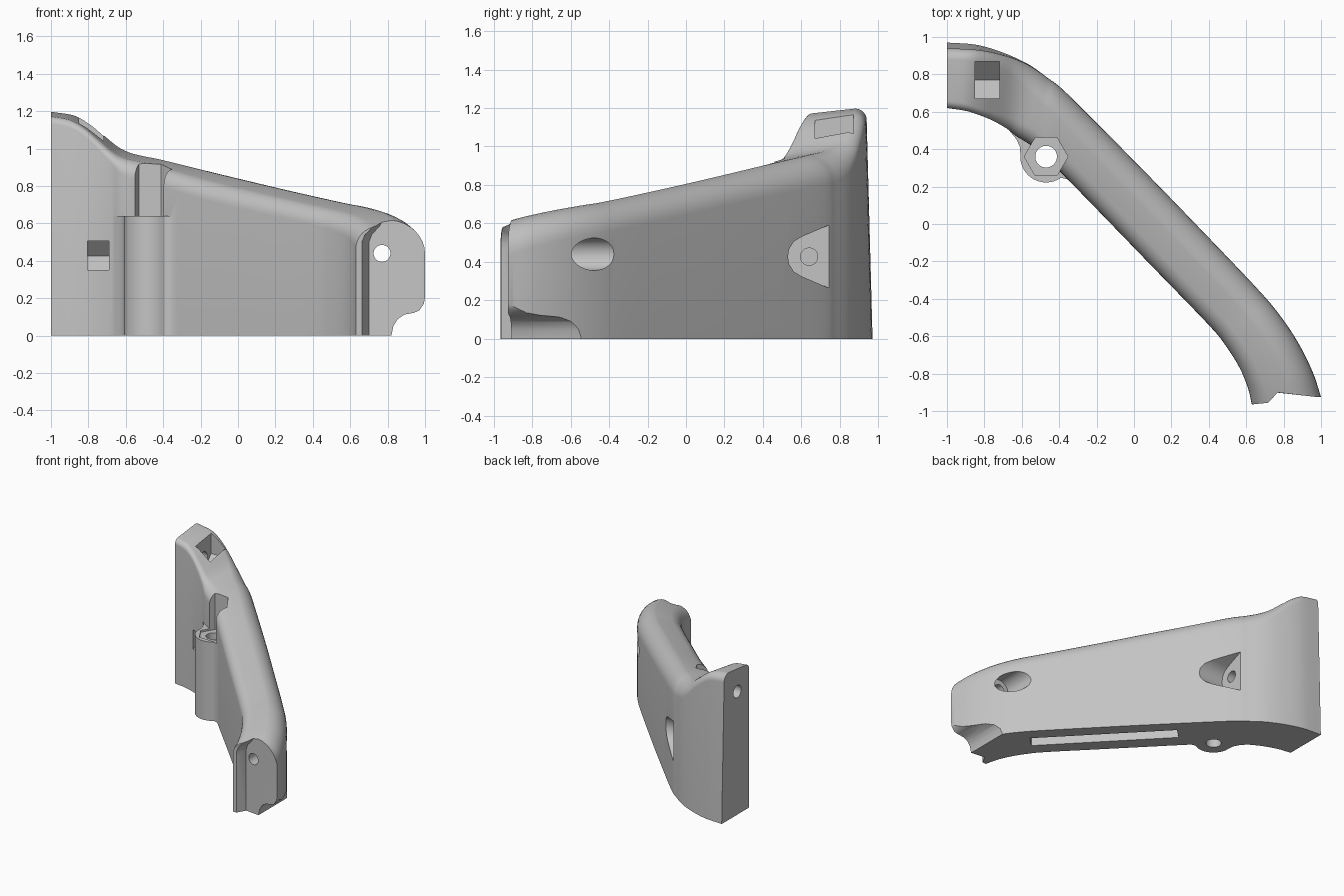
import bpy, bmesh, math
from mathutils import Vector

cube = bpy.data.objects.get("Cube")
if cube:
    bpy.data.objects.remove(cube, do_unlink=True)

# One plain grey
grey = bpy.data.materials.new("plain grey")
grey.use_nodes = True
color = (0.55, 0.55, 0.55, 1)
grey.diffuse_color = color
grey.node_tree.nodes["Principled BSDF"].inputs["Base Color"].default_value = color


def make_object(name, bm):
    bmesh.ops.recalc_face_normals(bm, faces=bm.faces)
    mesh = bpy.data.meshes.new(name)
    bm.to_mesh(mesh)
    bm.free()
    mesh.materials.append(grey)
    obj = bpy.data.objects.new(name, mesh)
    bpy.context.collection.objects.link(obj)
    return obj


def loft(name, rings):
    """Skin equal closed rings and cap both ends."""
    bm = bmesh.new()
    rows = [[bm.verts.new(p) for p in ring] for ring in rings]
    n = len(rows[0])
    for a, b in zip(rows, rows[1:]):
        for i in range(n):
            j = (i + 1) % n
            bm.faces.new((a[i], a[j], b[j], b[i]))
    bm.faces.new(rows[0])
    bm.faces.new(rows[-1])
    return make_object(name, bm)


def prism(name, points, axis, start, end):
    """Extrude a 2D outline along an axis; the outline uses the other two in order."""
    def place(u, v, w):
        return {"x": (w, u, v), "y": (u, w, v), "z": (u, v, w)}[axis]
    return loft(name, [[place(u, v, w) for u, v in points] for w in (start, end)])


def circle(u, v, radius, count=40):
    return [(u + radius * math.cos(math.tau * i / count),
             v + radius * math.sin(math.tau * i / count)) for i in range(count)]


def smooth_path(rows, steps):
    """Catmull-Rom interpolation through the stations."""
    pts = [Vector(r) for r in rows]
    pts = [2 * pts[0] - pts[1]] + pts + [2 * pts[-1] - pts[-2]]
    out = []
    for a, b, c, d in zip(pts, pts[1:], pts[2:], pts[3:]):
        for k in range(steps):
            t = k / steps
            out.append(0.5 * (2 * b + (c - a) * t + (2 * a - 5 * b + 4 * c - d) * t * t
                              + (3 * b - a - 3 * c + d) * t ** 3))
    return out + [pts[-2]]


def section(station):
    """Upright slab section with a rounded, slightly tilted top, from inner to outer wall."""
    ix, iy, ox, oy, height, radius = station
    inner, outer = Vector((ix, iy)), Vector((ox, oy))
    width = (outer - inner).length
    across = (outer - inner) / width
    lean = 0.13 * max(0, height - 0.95)
    r_in, r_out = 0.7 * radius, radius
    low, high = height - 0.012, height + 0.012
    profile = [(0, 0)]
    for k in range(9):
        a = math.pi / 2 * k / 8
        profile.append((r_in * (1 - math.cos(a)), low - r_in * (1 - math.sin(a))))
    for k in range(9):
        a = math.pi / 2 * k / 8
        profile.append((width - lean - r_out * (1 - math.sin(a)),
                        high - r_out * (1 - math.cos(a))))
    profile.append((width, 0))
    return [(*(inner + across * u), z) for u, z in profile]


# Curved arm: inner x, y, outer x, y, top height, edge radius
stations = [
    (-1, .62, -1, .97, 1.185, .06),
    (-.9, .605, -.87, .962, 1.165, .06),
    (-.82, .58, -.79, .946, 1.12, .06),
    (-.75, .55, -.71, .92, 1.06, .07),
    (-.68, .51, -.63, .887, .998, .09),
    (-.63, .47, -.55, .845, .965, .12),
    (-.55, .42, -.46, .78, .945, .14),
    (-.46, .345, -.35, .69, .924, .14),
    (-.2, .08, .034, .304, .842, .14),
    (.1, -.23, .337, -.008, .77, .14),
    (.4, -.54, .64, -.325, .702, .14),
    (.49, -.65, .77, -.475, .68, .145),
    (.565, -.77, .875, -.63, .655, .15),
    (.61, -.88, .955, -.79, .625, .16),
    (.63, -.965, 1, -.925, .595, .17),
]
arm = loft("curved_arm", [section(s) for s in smooth_path(stations, 5)])

# Round screw boss with concave flares into the wall
bx, by = -.47, .36
boss = prism("screw_boss", circle(bx, by, .138), "z", 0, .64)
flare_right = prism("boss_flare_right", [
    (-.45, .225), (-.39, .247), (-.35, .237), (-.31, .205), (-.27, .155),
    (-.25, .25), (-.45, .4)], "z", 0, .64)
flare_left = prism("boss_flare_left", [
    (-.607, .37), (-.611, .415), (-.63, .455), (-.665, .497), (-.55, .55), (-.5, .4)],
    "z", 0, .64)

# Hexagon shaft and screw hole through the boss
hexagon = prism("hex_shaft", circle(bx, by, .117, 6), "z", .625, 1.5)
boss_hole = prism("boss_hole", circle(bx, by, .058), "z", -.2, .8)

# Square nut traps with pointed ends, and their screw holes
top_trap = prism("top_nut_trap", [(.67, 1), (.77, .9), (.87, 1), (.87, 1.4), (.67, 1.4)],
                 "x", -.85, -.72)
front_trap = prism("front_nut_trap", [(.3, .35), (.64, .35), (.715, .427), (.64, .505),
                                      (.3, .505)], "x", -.805, -.69)
end_hole = prism("end_screw_hole", circle(.77, 1, .05), "x", -1.2, -.8)
side_hole = prism("side_screw_hole", circle(.64, .427, .045), "x", -.75, -.3)

# Wedge pocket in the outer wall
pocket = prism("outer_wall_pocket", [
    (.8, .24), (.8, .615), (.6, .53), (.56, .505), (.535, .465), (.53, .427),
    (.535, .39), (.56, .35), (.6, .325)], "x", -.41, .4)

# Front screw hole with wide counterbore behind it
front_hole = prism("front_screw_hole", circle(.77, .44, .045), "y", -1.2, -.5)
counterbore = prism("counterbore", circle(.77, .44, .084), "y", -.64, 0)

# Recessed end face, leaving a tapered lip on the inner side
recess = prism("end_recess", [(.64, -.2), (.64, .5), (.655, .54), (.7, .59), (.75, .7),
                              (1.2, .7), (1.2, -.2)], "y", -1, -.9)
for v in recess.data.vertices:
    if v.co.y > -.95:
        v.co.y -= .1 * (v.co.x - .7)
        if v.co.x < 1:
            v.co.x += .06

# Scooped lower corner at the end
scoop = prism("corner_scoop", [
    (.82, -.2), (.82, 0), (.83, .05), (.855, .09), (.89, .113), (.94, .122), (.97, .135),
    (.993, .17), (1.005, .23), (1.2, .23), (1.2, -.2)], "y", -1.2, -.1)

# Long slot in the underside
along = Vector((.69, -.724))
side = Vector((.724, .69))
middle = Vector((.205, -.1))
slot = prism("underside_slot", [tuple(middle + along * a * .55 + side * b * .055)
                                for a, b in ((-1, -1), (1, -1), (1, 1), (-1, 1))],
             "z", -.2, .3)

# Join and cut the parts
added = [boss, flare_right, flare_left]
cutters = [hexagon, boss_hole, top_trap, front_trap, end_hole, side_hole, pocket,
           front_hole, counterbore, recess, scoop, slot]
bpy.ops.object.select_all(action="DESELECT")
arm.select_set(True)
bpy.context.view_layer.objects.active = arm
for part in added + cutters:
    part.hide_render = True
    mod = arm.modifiers.new(part.name, "BOOLEAN")
    mod.operation = "UNION" if part in added else "DIFFERENCE"
    mod.solver = "EXACT"
    mod.object = part
    bpy.ops.object.modifier_apply(modifier=mod.name)
for part in added + cutters:
    bpy.data.objects.remove(part, do_unlink=True)

bpy.ops.object.shade_smooth_by_angle(angle=math.radians(35))
